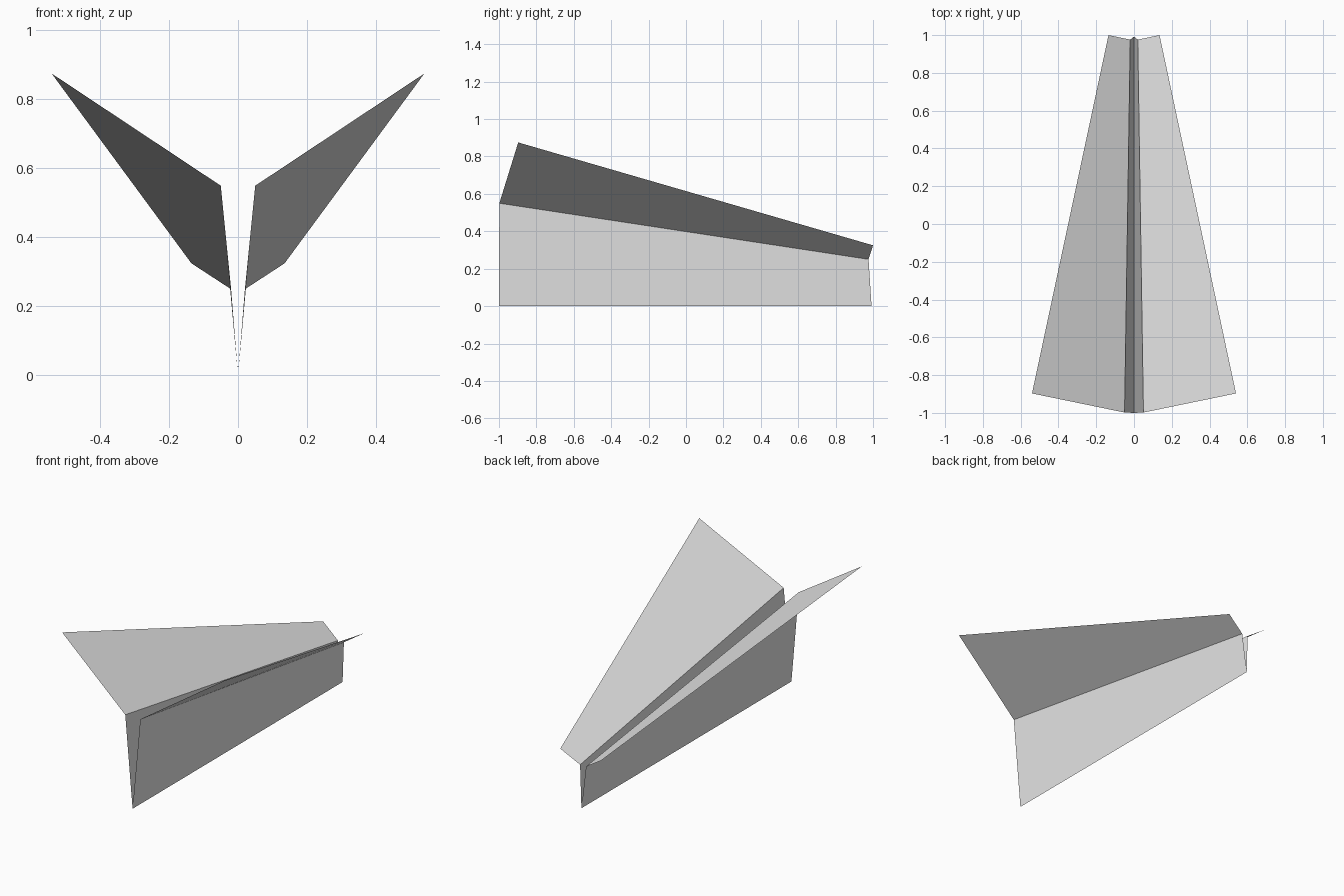
import bpy
import bmesh

cube = bpy.data.objects.get("Cube")
if cube:
    bpy.data.objects.remove(cube, do_unlink=True)

# One plain paper colour
paper = bpy.data.materials.new("pale_paper")
paper.use_nodes = True
colour = (0.8, 0.8, 0.8, 1.0)
paper.diffuse_color = colour
paper.node_tree.nodes["Principled BSDF"].inputs["Base Color"].default_value = colour

# Tail and nose ends of each crease or edge, on the +x half
keel = [(0, -1, 0), (0, 0.992, 0)]
fold = [(0.05, -0.998, 0.55), (0.02, 0.976, 0.25)]
tip = [(0.54, -0.897, 0.875), (0.135, 1, 0.325)]


def folded_sheet(name, inner, outer):
    """Flat paper panel between two creases, mirrored to the other side."""
    bm = bmesh.new()
    corners = [inner[0], outer[0], outer[1], inner[1]]
    bm.faces.new([bm.verts.new(p) for p in corners])
    mesh = bpy.data.meshes.new(name)
    bm.to_mesh(mesh)
    bm.free()
    mesh.materials.append(paper)
    obj = bpy.data.objects.new(name, mesh)
    bpy.context.collection.objects.link(obj)
    mirror = obj.modifiers.new("both_sides", "MIRROR")
    mirror.use_axis[0] = True
    return obj


# V-shaped keel and the pair of raised wings
folded_sheet("keel_sides", keel, fold)
folded_sheet("wings", fold, tip)
